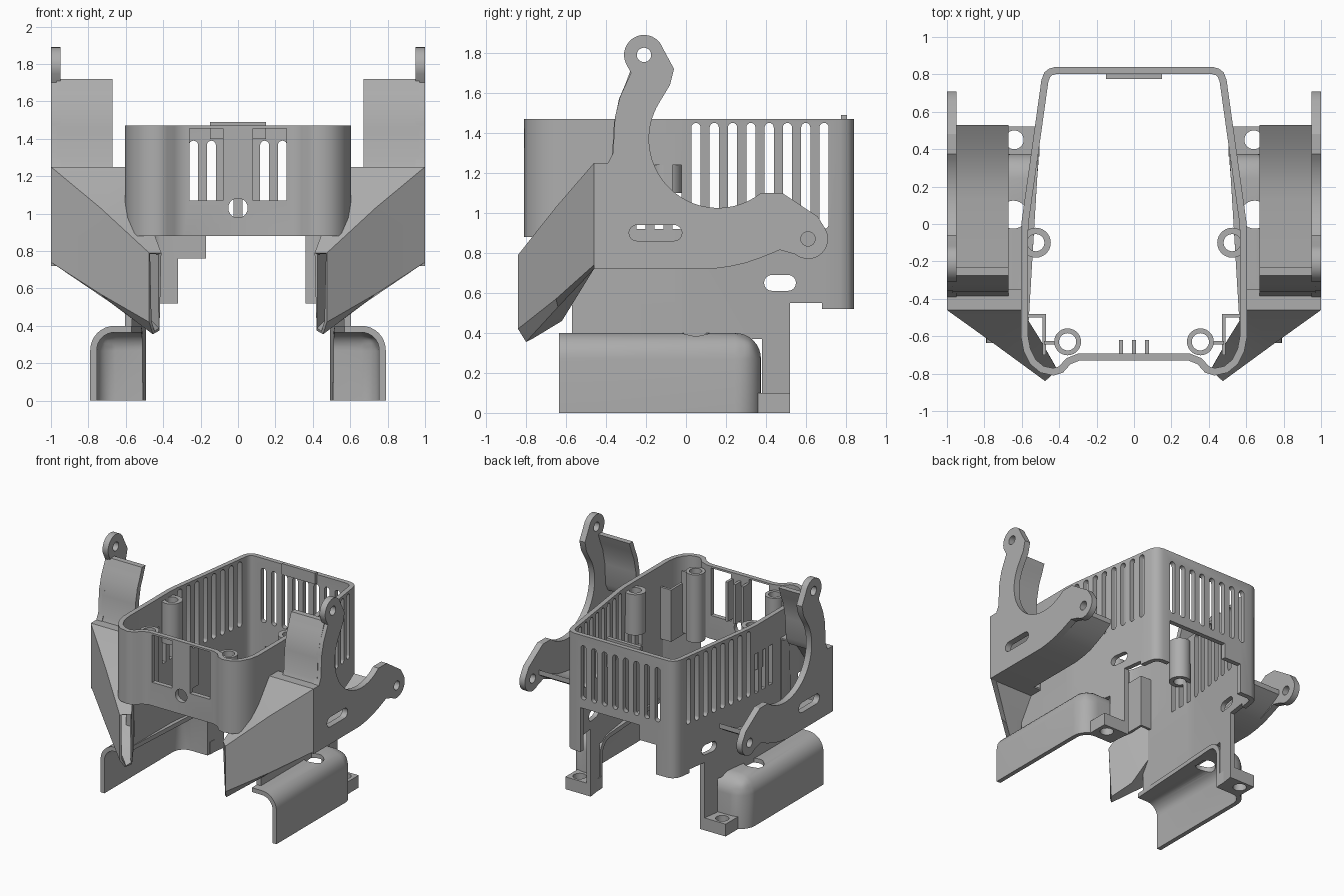
import bpy, bmesh
from math import sin, cos, radians
from mathutils import Vector

cube = bpy.data.objects.get("Cube")
if cube:
    bpy.data.objects.remove(cube)

grey = bpy.data.materials.new("plain grey")
grey.use_nodes = True
grey.diffuse_color = (0.42, 0.42, 0.42, 1)
grey.node_tree.nodes["Principled BSDF"].inputs["Base Color"].default_value = (0.42, 0.42, 0.42, 1)


def finish(bm, name):
    bmesh.ops.recalc_face_normals(bm, faces=bm.faces)
    mesh = bpy.data.meshes.new(name)
    bm.to_mesh(mesh)
    bm.free()
    mesh.materials.append(grey)
    ob = bpy.data.objects.new(name, mesh)
    bpy.context.collection.objects.link(ob)
    return ob


def prism(name, pts, lo, hi, axis):
    """Extrude a 2D outline between lo and hi along an axis."""
    place = {"x": lambda p, t: (t, p[0], p[1]),
             "y": lambda p, t: (p[0], t, p[1]),
             "z": lambda p, t: (p[0], p[1], t)}[axis]
    bm = bmesh.new()
    a = [bm.verts.new(place(p, lo)) for p in pts]
    b = [bm.verts.new(place(p, hi)) for p in pts]
    bm.faces.new(a)
    bm.faces.new(b[::-1])
    for i in range(len(pts)):
        j = (i + 1) % len(pts)
        bm.faces.new((a[i], b[i], b[j], a[j]))
    return finish(bm, name)


def rect(u0, u1, v0, v1):
    return [(u0, v0), (u1, v0), (u1, v1), (u0, v1)]


def arc(u, v, r, a0, a1, n=16):
    angles = [radians(a0 + (a1 - a0) * i / n) for i in range(n + 1)]
    return [(u + r * cos(a), v + r * sin(a)) for a in angles]


def circle(u, v, r, n=28):
    return arc(u, v, r, 0, 360, n)[:-1]


def stadium(u0, u1, v0, v1):
    """Slot with round ends along its longer direction."""
    if v1 - v0 > u1 - u0:
        r, m = (u1 - u0) / 2, (u0 + u1) / 2
        return arc(m, v1 - r, r, 0, 180, 8) + arc(m, v0 + r, r, 180, 360, 8)
    r, m = (v1 - v0) / 2, (v0 + v1) / 2
    return arc(u1 - r, m, r, -90, 90, 8) + arc(u0 + r, m, r, 90, 270, 8)


def inset(pts, d):
    """Offset a closed outline inwards (outline runs clockwise)."""
    out = []
    for i, p in enumerate(pts):
        p0, p1, p2 = Vector(pts[i - 1]), Vector(p), Vector(pts[(i + 1) % len(pts)])
        e, f = (p1 - p0).normalized(), (p2 - p1).normalized()
        n, m = Vector((e.y, -e.x)), Vector((f.y, -f.x))
        out.append(tuple(p1 + (n + m) * d / (1 + n.dot(m))))
    return out


def apply(ob, kind, **settings):
    mod = ob.modifiers.new(kind, kind)
    for key, value in settings.items():
        setattr(mod, key, value)
    bpy.context.view_layer.objects.active = ob
    bpy.ops.object.modifier_apply(modifier=mod.name)


def cut(ob, *cutters):
    for c in cutters:
        apply(ob, "BOOLEAN", operation="DIFFERENCE", solver="EXACT", object=c)
        bpy.data.objects.remove(c)


def mirror(ob):
    apply(ob, "MIRROR", use_clip=False, merge_threshold=0.0001)
    return ob


# Housing wall
half = [(.42, .84), (.455, .83), (.48, .81), (.495, .77), (.6, .02), (.605, -.05), (.605, -.6),
        (.59, -.68), (.555, -.75), (.5, -.795), (.43, -.81), (.38, -.795), (.34, -.75), (.29, -.73)]
outline = half + [(-x, y) for x, y in reversed(half)]
housing = prism("housing", outline, 0, 1.47, "z")
cut(housing, prism("core", inset(outline, .038), -1, 2, "z"))
# Lower edge, legs and back opening
cut(housing,
    prism("low_front", [(-1, -.1), (-1, .88), (-.57, .88), (-.57, .37), (.38, .37), (.38, -.1)], -1, 1, "x"),
    prism("low_back", [(.52, -.1), (.52, .55), (.68, .55), (.68, .52), (1, .52), (1, -.1)], -1, 1, "x"),
    prism("back_gap", [(-.32, .3), (-.32, .76), (-.17, .76), (-.17, .88), (.36, .88), (.36, .3)], .6, 1, "y"),
    prism("leg_slot", stadium(.39, .55, .61, .69), -1, 1, "x"),
    prism("front_hole", circle(0, 1.03, .052), -1, -.5, "y"))
# Vents and front windows
for i in range(8):
    y = .05 + .0915 * i
    cut(housing, prism("vent", stadium(y - .023, y + .023, .92, 1.45), -1, 1, "x"))
    x = .095 * (i - 3.5)
    cut(housing, prism("vent", stadium(x - .024, x + .024, .95, 1.39), .7, 1, "y"))
for y in (-.225, -.135, -.045):
    cut(housing, prism("vent", rect(y - .022, y + .022, .92, 1.24), -1, 1, "x"))
for s in (-1, 1):
    x = .17 * s
    cut(housing, prism("window", rect(x - .09, x + .09, 1.07, 1.455), -1, -.5, "y"))
prism("back_tab", rect(-.15, .15, 1.4, 1.49), .775, .805, "y")

# Screw posts
for name, x, y, r, low in (("side_post", .525, -.1, .08, 1.1), ("front_post", .355, -.63, .072, .88)):
    post = prism(name, circle(x, y, r), low, 1.43, "z")
    cut(post, prism("bore", circle(x, y, .046), 0, 2, "z"))
    mirror(post)
for x in (-.07, 0, .07):
    prism("front_rib", rect(x - .011, x + .011, 1.1, 1.42), -.7, -.62, "y")
mirror(prism("post_web", rect(.42, .48, .9, 1.4), -.645, -.625, "y"))
mirror(prism("corner_baffle", [(.58, -.48), (.47, -.48), (.47, -.7), (.49, -.7), (.49, -.5), (.58, -.5)],
             .88, 1.3, "z"))

# Feet
foot = prism("foot", rect(.505, .72, .36, .52), 0, .1, "z")
cut(foot, prism("bore", circle(.64, .45, .05), -1, 1, "z"))
mirror(foot)

# Lower guards: rounded hoods open inwards, forwards and downwards
bm = bmesh.new()
a = [bm.verts.new((x, y, 0)) for x, y in ((.57, -.635), (.79, -.635), (.79, .375), (.51, .375))]
b = [bm.verts.new((v.co.x, v.co.y, .4)) for v in a]
outer = bm.faces.new((a[1], a[2], b[2], b[1]))
back = bm.faces.new((a[2], a[3], b[3], b[2]))
top = bm.faces.new(b)
edges = [e for e in bm.edges if len(e.link_faces) == 2]
bmesh.ops.bevel(bm, geom=edges, offset=.13, segments=8, profile=.5, affect="EDGES")
guard = finish(bm, "guard")
apply(guard, "SOLIDIFY", thickness=.035, offset=-1)
cut(guard, prism("bore", circle(.645, .05, .075), .25, .6, "z"))
mirror(guard)

# Side arms with two eyelets and a round cradle
arm_shape = ([(-.46, .72), (.13, .72), (.22, .732), (.3, .75), (.38, .778), (.47, .815)]
             + arc(.61, .87, .1, -130, 35)
             + [(.66, .98), (.48, 1.1), (.375, 1.1)]
             + arc(.16, 1.37, .345, -52, -212, 32)
             + [(-.08, 1.64), (-.06, 1.72)]
             + arc(-.21, 1.79, .1, 20, 205)
             + [(-.275, 1.7), (-.33, 1.58), (-.355, 1.48), (-.365, 1.3), (-.39, 1.25), (-.46, 1.25)])
arm = prism("arm", arm_shape, .95, 1, "x")
cut(arm,
    prism("eye", circle(-.21, 1.79, .036), 0, 2, "x"),
    prism("eye", circle(.61, .87, .036), 0, 2, "x"),
    prism("arm_slot", stadium(-.285, -.02, .86, .94), 0, 2, "x"))
mirror(arm)


def sheet(name, path, du, dv):
    strip = path + [(u + du, v + dv) for u, v in reversed(path)]
    return mirror(prism(name, strip, .67, .97, "x"))


# Curved sheets joining the arms to the ducts
sheet("neck_sheet", [(-.4, 1.22), (-.37, 1.28), (-.36, 1.45), (-.335, 1.57), (-.305, 1.64), (-.275, 1.72)], .045, 0)
sheet("duct_floor", [(-.46, .72), (.13, .72), (.22, .732), (.3, .75), (.38, .785), (.46, .825), (.53, .87)], 0, .04)

# Air ducts narrowing to the front nozzles
inlet = [(1, 1.25), (1, .74), (.94, .72), (.6, .72), (.6, 1.25)]
loops = [[(x, -.35, z) for x, z in inlet],
         [(x, -.46, z) for x, z in inlet],
         [(.735, -.65, 1.03), (.735, -.65, .57), (.69, -.64, .53), (.5, -.62, .46), (.5, -.62, 1.03)],
         [(.475, -.84, .79), (.475, -.84, .42), (.455, -.8, .355), (.42, -.76, .375), (.41, -.78, .79)]]
bm = bmesh.new()
rings = [[bm.verts.new(p) for p in loop] for loop in loops]
for r, q in zip(rings, rings[1:]):
    for i in range(5):
        j = (i + 1) % 5
        bm.faces.new((r[i], r[j], q[j], q[i]))
duct = finish(bm, "duct")
apply(duct, "SOLIDIFY", thickness=.018, offset=-1)
mirror(duct)

# Smooth shading on the rounded surfaces
for ob in bpy.context.collection.objects:
    if ob.type == "MESH" and grey.name in ob.data.materials:
        bpy.ops.object.select_all(action="DESELECT")
        ob.select_set(True)
        bpy.context.view_layer.objects.active = ob
        bpy.ops.object.shade_smooth_by_angle(angle=radians(32))
